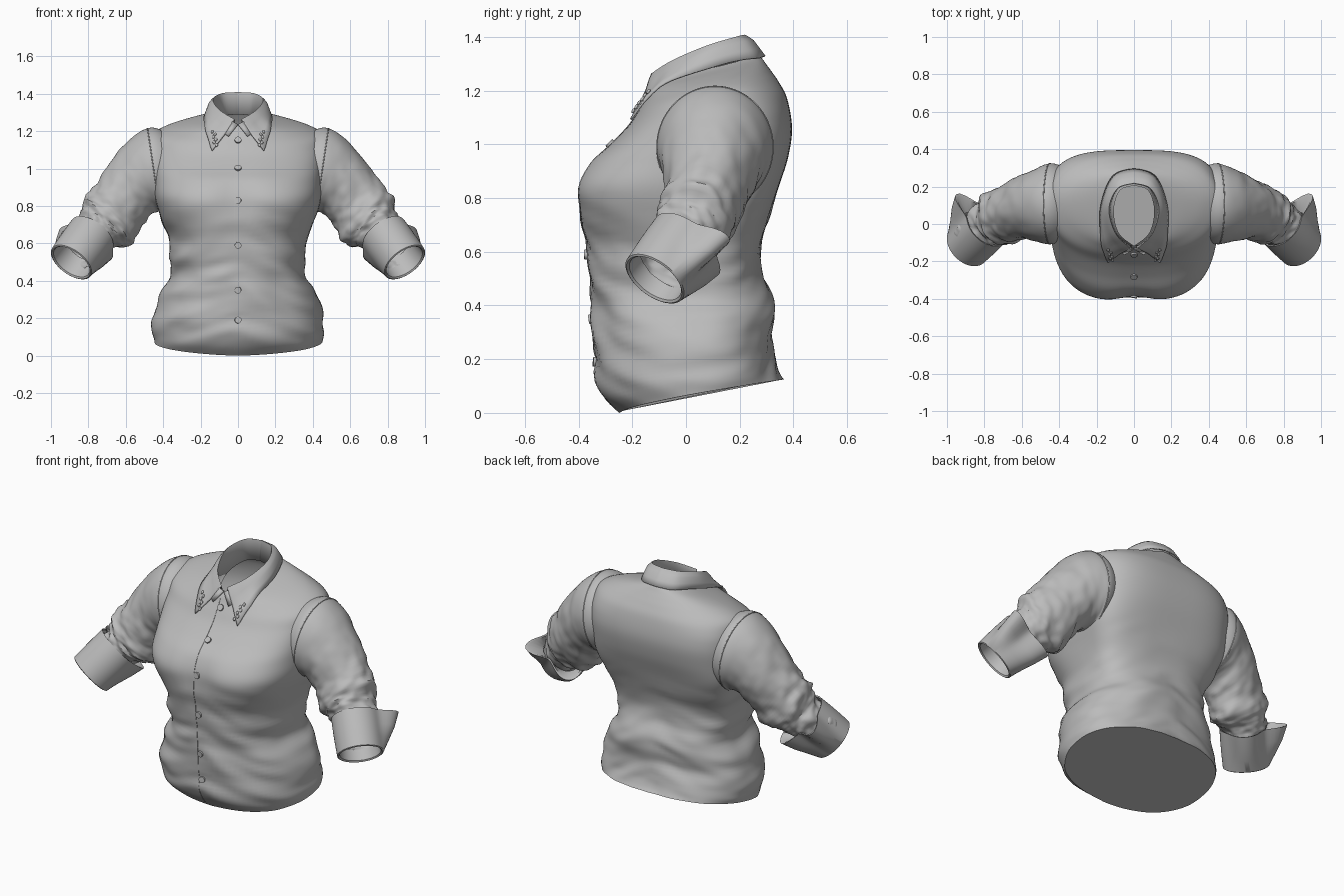
import bpy, bmesh, math
from mathutils import Vector, noise
from mathutils.bvhtree import BVHTree

cube = bpy.data.objects.get("Cube")
if cube:
    bpy.data.objects.remove(cube)

cloth = bpy.data.materials.new("grey_cloth")
cloth.use_nodes = True
GREY = (0.5, 0.5, 0.5, 1)
cloth.diffuse_color = GREY
cloth.node_tree.nodes["Principled BSDF"].inputs["Base Color"].default_value = GREY


def smooth(obj, angle=40):
    bpy.ops.object.select_all(action="DESELECT")
    obj.select_set(True)
    bpy.context.view_layer.objects.active = obj
    bpy.ops.object.shade_smooth_by_angle(angle=math.radians(angle))


def spline(keys, steps):
    """Smooth interpolation through rows of numbers."""
    out = []
    last = len(keys) - 1
    for i in range(last):
        p, q = keys[max(i - 1, 0)], keys[i]
        r, s = keys[i + 1], keys[min(i + 2, last)]
        for k in range(steps):
            t = k / steps
            out.append([b + 0.5 * t * (c - a + t * (2 * a - 5 * b + 4 * c - d
                        + t * (3 * (b - c) + d - a)))
                        for a, b, c, d in zip(p, q, r, s)])
    out.append(list(keys[last]))
    return out


def loft(name, rows, closed=True, cap=False, thickness=0):
    """Skin rows of points; returns the object and a search tree."""
    bm = bmesh.new()
    grid = [[bm.verts.new(p) for p in row] for row in rows]
    n = len(rows[0])
    for a, b in zip(grid, grid[1:]):
        for j in range(n if closed else n - 1):
            k = (j + 1) % n
            bm.faces.new((a[j], a[k], b[k], b[j]))
    if cap:
        bm.faces.new(grid[0])
    bmesh.ops.recalc_face_normals(bm, faces=bm.faces)
    tree = BVHTree.FromBMesh(bm)
    mesh = bpy.data.meshes.new(name)
    bm.to_mesh(mesh)
    bm.free()
    obj = bpy.data.objects.new(name, mesh)
    bpy.context.collection.objects.link(obj)
    mesh.materials.append(cloth)
    smooth(obj)
    if thickness:
        mod = obj.modifiers.new("thickness", "SOLIDIFY")
        mod.thickness = thickness
        mod.offset = 0
    return obj, tree


def cord(name, points, radius, cyclic=False):
    """Thin raised seam along a path."""
    data = bpy.data.curves.new(name, "CURVE")
    data.dimensions = "3D"
    data.bevel_depth = radius
    data.bevel_resolution = 1
    line = data.splines.new("POLY")
    line.points.add(len(points) - 1)
    for pt, co in zip(line.points, points):
        pt.co = (*co, 1)
    line.use_cyclic_u = cyclic
    data.materials.append(cloth)
    bpy.context.collection.objects.link(bpy.data.objects.new(name, data))


def power(v, e):
    return math.copysign(abs(v) ** (2 / e), v)


def clamp(v):
    return min(1, max(0, v))


# Torso rings: front z, back z, half width, front y, back y, squareness
torso_rings = [
    (0, .125, .45, -.25, .37, 2.3), (.05, .15, .457, -.305, .355, 2.3),
    (.12, .2, .455, -.335, .335, 2.3), (.22, .28, .44, -.34, .315, 2.3),
    (.33, .36, .41, -.35, .33, 2.3), (.42, .43, .365, -.355, .325, 2.3),
    (.52, .52, .365, -.365, .285, 2.5), (.62, .62, .37, -.37, .28, 2.6),
    (.74, .74, .415, -.4, .315, 2.9), (.84, .84, .445, -.41, .345, 3),
    (.93, .95, .455, -.365, .38, 2.7), (1, 1.06, .46, -.285, .395, 2.6),
    (1.07, 1.17, .46, -.215, .377, 2.4), (1.13, 1.23, .45, -.175, .347, 2.2),
    (1.17, 1.27, .38, -.15, .32, 2), (1.2, 1.297, .28, -.135, .3, 2),
    (1.22, 1.318, .18, -.12, .285, 2), (1.23, 1.33, .14, -.115, .272, 2),
]
SIDES = 96
rows = []
for zf, zb, w, yf, yb, e in spline(torso_rings, 5):
    row = []
    mid = .05 + .05 * zf
    square_back = e + .6 * clamp((zf - .6) * 4) * clamp((1.14 - zf) * 10)
    rise = .72 if zf < .5 else 1
    for j in range(SIDES):
        a = math.tau * j / SIDES
        shape = square_back if math.sin(a) > 0 else e
        c, s = power(math.cos(a), shape), power(math.sin(a), shape)
        x, y = w * c, mid + s * (yb - mid if s > 0 else mid - yf)
        z = zf + (zb - zf) * clamp((y - yf) / (yb - yf)) ** rise
        # slanting folds around the waist, fading towards the chest
        amount = .018 * clamp((.85 - z) * 3) * clamp(.3 + z * 4)
        slant = z * 9 + abs(x) * 3 + x
        fold = amount * noise.noise((x * 3, y * 3, slant))
        fold += .5 * amount * noise.noise((x * 6, y * 6, slant * 2))
        if s < 0:  # shallow valley between the two sides of the chest
            y += .026 * math.exp(-(x / .1) ** 2 - ((z - .84) / .12) ** 2)
        row.append(Vector((x + c * fold, y + s * fold, z)))
    rows.append(row)
torso, body = loft("torso", rows, cap=True)


def on_front(x, z, lift=0.0):
    """Point and normal on the front of the torso."""
    hit, normal, _, _ = body.ray_cast(Vector((x, -2, z)), Vector((0, 1, 0)))
    if hit is None or hit.y > .05:
        hit, normal = Vector((x, -.12, z)), Vector((0, -1, 0))
    return hit + normal * lift, normal


# Sleeve stations: centre, direction, upward radius, sideways radius
sleeve_stations = [
    (.38, .108, .99, 1, 0, 0, .2, .2), (.45, .108, .99, 1, 0, -.15, .228, .216),
    (.54, .1, .93, 1, 0, -.6, .19, .187), (.63, .075, .82, .7, -.05, -.7, .168, .157),
    (.7, .04, .72, .65, -.25, -.7, .175, .147), (.755, .01, .665, .58, -.4, -.7, .125, .13),
    (.82, -.03, .61, .51, -.51, -.69, .115, .115), (.87, -.08, .55, .51, -.51, -.69, .11, .11),
]


def frame(direction):
    t = Vector(direction).normalized()
    side = (Vector((0, 1, 0)) - t * t.y).normalized()
    return t.cross(side), side


def ring(centre, direction, ru, rv, side, bulge=lambda a: 0, count=72):
    up, across = frame(direction)
    out = []
    for j in range(count):
        a = math.tau * j / count
        k = 1 + bulge(a)
        p = Vector(centre) + up * (ru * k * math.cos(a)) + across * (rv * k * math.sin(a))
        out.append(Vector((p.x * side, p.y, p.z)))
    return out


# Rolled cuff rings: distance along the forearm, radius, flap amount
cuff_rings = [(.1, .105, 0), (.215, .112, 0), (.222, .12, 0), (.218, .127, 0),
              (.15, .13, .35), (.08, .132, .7), (0, .132, 1), (.003, .124, .95), (.06, .113, .2)]
FOREARM = Vector((.51, -.51, -.69)).normalized()
CUFF_START = Vector((.78, -.005, .65))


def flap(a):
    """Two pointed corners where the cuff hangs open at the back."""
    return sum(h * max(0, math.cos(a - math.radians(d))) ** sharp
               for d, h, sharp in ((53, .8, 18), (138, .5, 7)))


for side, word in ((1, "left"), (-1, "right")):
    rows = []
    stations = spline(sleeve_stations, 9)
    for i, st in enumerate(stations):
        t = i / (len(stations) - 1)
        depth = .16 * clamp((t - .15) * 1.8)

        def crumple(a, t=t, depth=depth):
            u, v = math.cos(a), math.sin(a)
            wave = noise.noise((u * 1.4 + side, v * 1.4, t * 13 + u))
            return depth * (wave + .5 * noise.noise((u * 3, v * 3 + side, t * 24)))

        rows.append(ring(st[:3], st[3:6], st[6], st[7], side, crumple))
    loft(word + "_sleeve", rows)
    cord(word + "_armhole_seam", ring((.45, .108, .99), (1, 0, -.15), .228, .216, side), .003, True)
    rows = [ring(CUFF_START + FOREARM * d, FOREARM, r, r, side, lambda a, f=f: f * flap(a))
            for d, r, f in cuff_rings]
    loft(word + "_cuff", rows)

# Collar: half lines from the back of the neck to the front, then mirrored
collar_lines = [
    [(0, .21, 1.29), (.08, .18, 1.28), (.112, .07, 1.25), (.085, -.05, 1.21), (.01, -.115, 1.19)],
    [(0, .22, 1.405), (.09, .19, 1.398), (.135, .08, 1.365), (.1, -.05, 1.31), (.02, -.13, 1.26)],
    [(0, .25, 1.385), (.1, .22, 1.38), (.155, .09, 1.345), (.135, -.06, 1.27), (.07, -.15, 1.18)],
    [(0, .288, 1.322), (.11, .255, 1.315), (.175, .1, 1.285), (.17, -.06, 1.2), (.135, -.165, 1.065)],
]
columns = []
for i, line in enumerate(collar_lines):
    half = [Vector(p) for p in spline(line, 8)]
    for k, p in enumerate(half):
        hit, normal, _, _ = body.find_nearest(p)
        if i > 1 and (p - hit).dot(normal) < .012:
            half[k] = hit + normal * .012
    mirrored = [Vector((-p.x, p.y, p.z)) for p in half[:0:-1]]
    columns.append(mirrored + half)
fine = [columns[0], columns[1]]
for t in (.33, .66):
    fine.append([a.lerp(b, t) for a, b in zip(columns[1], columns[2])])
fine.append(columns[2])
for t in (.5, 1):
    fine.append([a.lerp(b, t) for a, b in zip(columns[2], columns[3])])
loft("collar", fine, closed=False, thickness=.008)

# Small inner collar leaves and stitched sprigs on the collar points
for side, word in ((1, "left"), (-1, "right")):
    inner = [on_front(side * x, z, .012)[0] for x, z in ((0, 1.235), (.05, 1.165))]
    outer = [on_front(side * x, z, .012)[0] for x, z in ((.03, 1.25), (.07, 1.18))]
    loft(word + "_inner_leaf", [inner, outer], closed=False, thickness=.008)
    for k in range(6):
        x, z = .112 + .012 * (k % 2) + .002 * k, 1.115 + .014 * k
        spot, normal = on_front(side * x, z, .02)
        bpy.ops.mesh.primitive_uv_sphere_add(segments=10, ring_count=6, radius=.011, location=spot)
        leaf = bpy.context.object
        leaf.name = word + "_collar_sprig"
        leaf.scale = (.7, 1, .5)
        leaf.rotation_euler = normal.to_track_quat("Z", "Y").to_euler()
        leaf.data.materials.append(cloth)
        smooth(leaf)

# Button placket edge and buttons
cord("placket_edge", [on_front(-.02, .03 + .02 * k, 0)[0] for k in range(59)], .002)
for z in (1.15, 1, .83, .59, .35, .19):
    spot, normal = on_front(0, z, .003)
    bpy.ops.mesh.primitive_cylinder_add(vertices=20, radius=.018, depth=.014, location=spot)
    button = bpy.context.object
    button.name = "button"
    button.rotation_euler = normal.to_track_quat("Z", "Y").to_euler()
    button.data.materials.append(cloth)
    smooth(button)
